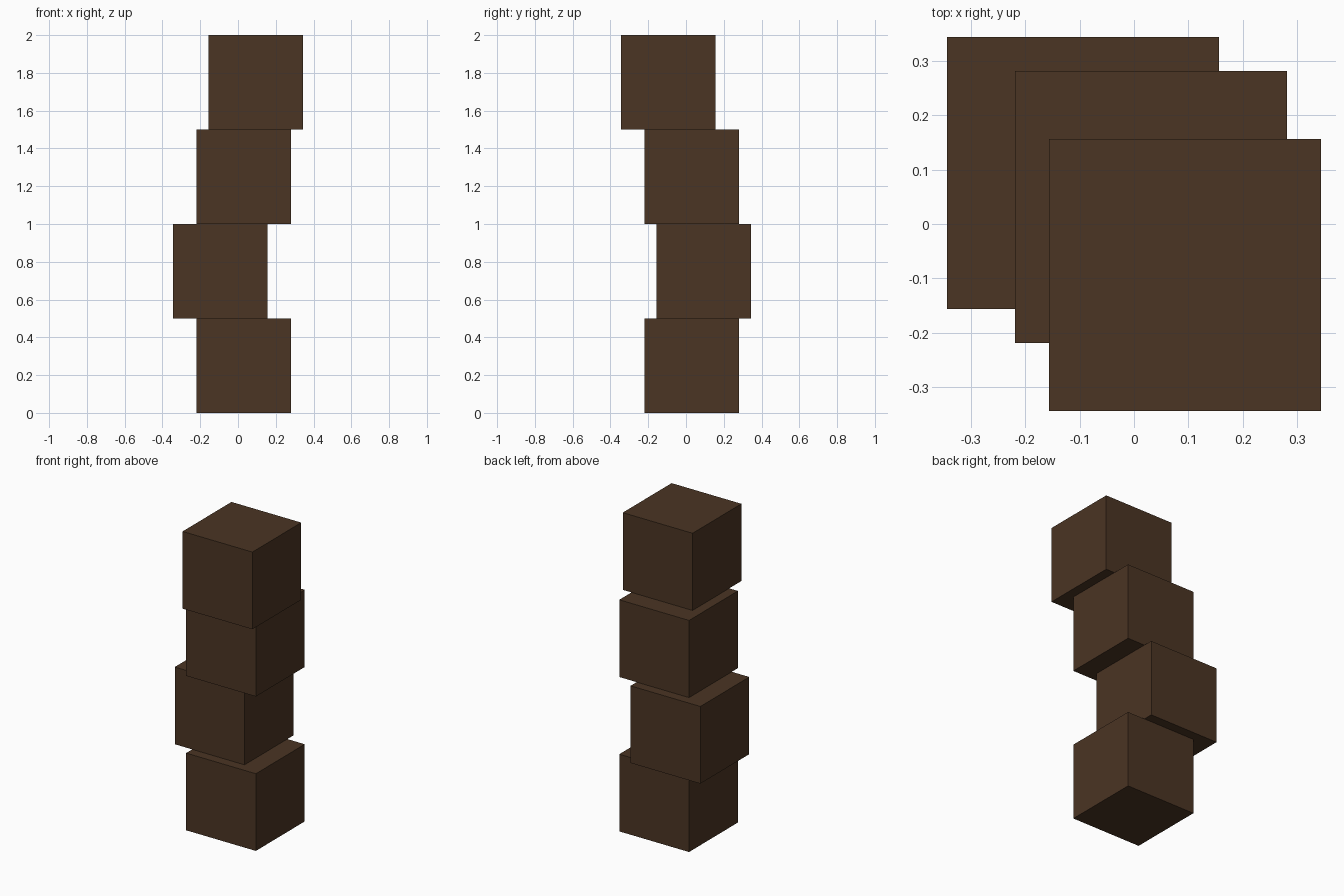
import bpy

if "Cube" in bpy.data.objects:
    bpy.data.objects.remove(bpy.data.objects["Cube"])

SIZE = 0.5

# Dark brown wood colour
brown = bpy.data.materials.new("dark_brown")
brown.diffuse_color = (0.070, 0.035, 0.017, 1.0)
brown.use_nodes = True
brown.node_tree.nodes["Principled BSDF"].inputs["Base Color"].default_value = brown.diffuse_color

# Staggered stack of equal cubes, bottom to top: name, x centre, y centre
blocks = [
    ("bottom_block", 0.03125, 0.03125),
    ("lower_middle_block", -0.09375, 0.09375),
    ("upper_middle_block", 0.03125, 0.03125),
    ("top_block", 0.09375, -0.09375),
]

for level, (name, x, y) in enumerate(blocks):
    bpy.ops.mesh.primitive_cube_add(size=SIZE, location=(x, y, SIZE * (level + 0.5)))
    block = bpy.context.object
    block.name = name
    block.data.materials.append(brown)
